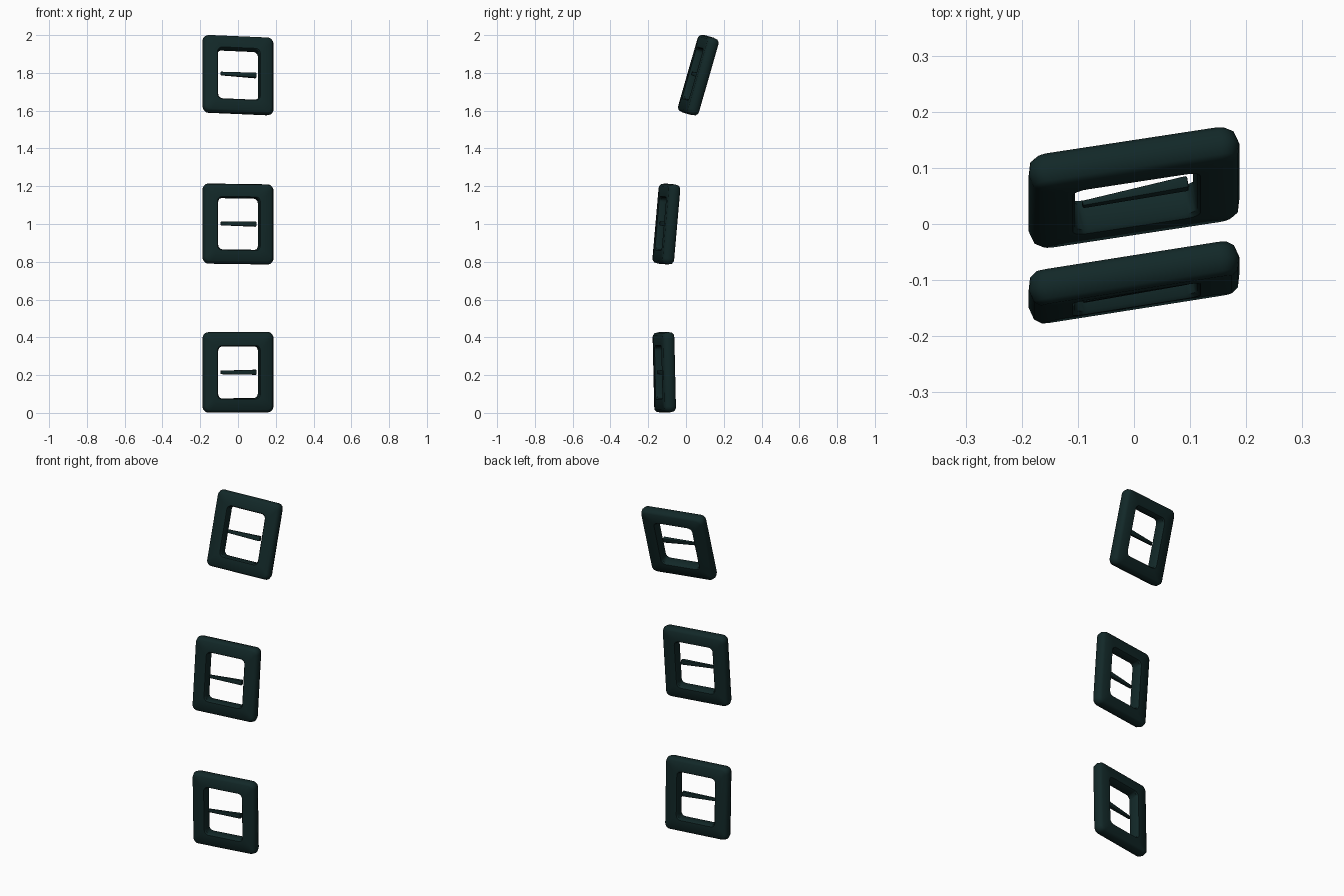
import bpy, bmesh, math
from mathutils import Matrix, Vector

if "Cube" in bpy.data.objects:
    bpy.data.objects.remove(bpy.data.objects["Cube"])

mat = bpy.data.materials.new("dark_teal")
mat.use_nodes = True
colour = (0.006, 0.021, 0.021, 1)
mat.diffuse_color = colour
mat.node_tree.nodes["Principled BSDF"].inputs["Base Color"].default_value = colour


def rounded_rect(half_w, half_h, radius, y, steps=5):
    """Points of a rounded rectangle in the xz plane."""
    pts = []
    for quarter, (sx, sz) in enumerate([(1, 1), (-1, 1), (-1, -1), (1, -1)]):
        for i in range(steps + 1):
            a = math.pi / 2 * (quarter + i / steps)
            pts.append(Vector((sx * (half_w - radius) + radius * math.cos(a), y,
                               sz * (half_h - radius) + radius * math.sin(a))))
    return pts


def finish(bm, name, matrix):
    bmesh.ops.recalc_face_normals(bm, faces=bm.faces)
    mesh = bpy.data.meshes.new(name)
    bm.to_mesh(mesh)
    bm.free()
    mesh.materials.append(mat)
    obj = bpy.data.objects.new(name, mesh)
    bpy.context.collection.objects.link(obj)
    obj.matrix_world = matrix
    bpy.ops.object.select_all(action="DESELECT")
    obj.select_set(True)
    bpy.context.view_layer.objects.active = obj
    bpy.ops.object.shade_smooth_by_angle(angle=math.radians(40))


# Cross-section of the frame: half width, half height, corner radius, depth
OUTER = [(0.172, 0.198, 0.022, -0.031), (0.184, 0.208, 0.028, -0.022),
         (0.190, 0.213, 0.032, 0.0),
         (0.184, 0.208, 0.028, 0.022), (0.172, 0.198, 0.022, 0.031)]
INNER = [(0.115, 0.143, 0.026, 0.031), (0.110, 0.138, 0.024, 0.024),
         (0.110, 0.138, 0.024, -0.024), (0.115, 0.143, 0.026, -0.031)]


def frame(name, matrix):
    bm = bmesh.new()
    rings = [[bm.verts.new(p) for p in rounded_rect(*s)] for s in OUTER + INNER]
    n = len(rings[0])
    for k, ring in enumerate(rings):
        nxt = rings[(k + 1) % len(rings)]
        for i in range(n):
            j = (i + 1) % n
            bm.faces.new((ring[i], ring[j], nxt[j], nxt[i]))
    finish(bm, name, matrix)


def bar(name, matrix):
    """Slim crossbar, tapering toward its right end."""
    bm = bmesh.new()
    bmesh.ops.create_cube(bm, size=1)
    for v in bm.verts:
        wide = v.co.x > 0
        v.co.y *= 0.022 if wide else 0.010
        v.co.z *= 0.027 if wide else 0.019
        v.co.x *= 0.192
        v.co.y += 0.05 * v.co.x - 0.012
    bmesh.ops.bevel(bm, geom=bm.edges[:], offset=0.003, segments=2,
                    affect="EDGES", profile=0.5)
    finish(bm, name, matrix)


# Three buckles in a column, each leaning a little differently
YAW = Matrix.Rotation(math.radians(9), 4, "Z")
for label, y, z, lean in [("lower", -0.115, 0.215, 1.3),
                          ("middle", -0.104, 1.0, -5),
                          ("upper", 0.065, 1.788, -16)]:
    place = (Matrix.Translation((0, y, z))
             @ Matrix.Rotation(math.radians(lean), 4, "X") @ YAW)
    frame(label + "_buckle_frame", place)
    bar(label + "_buckle_bar", place)
